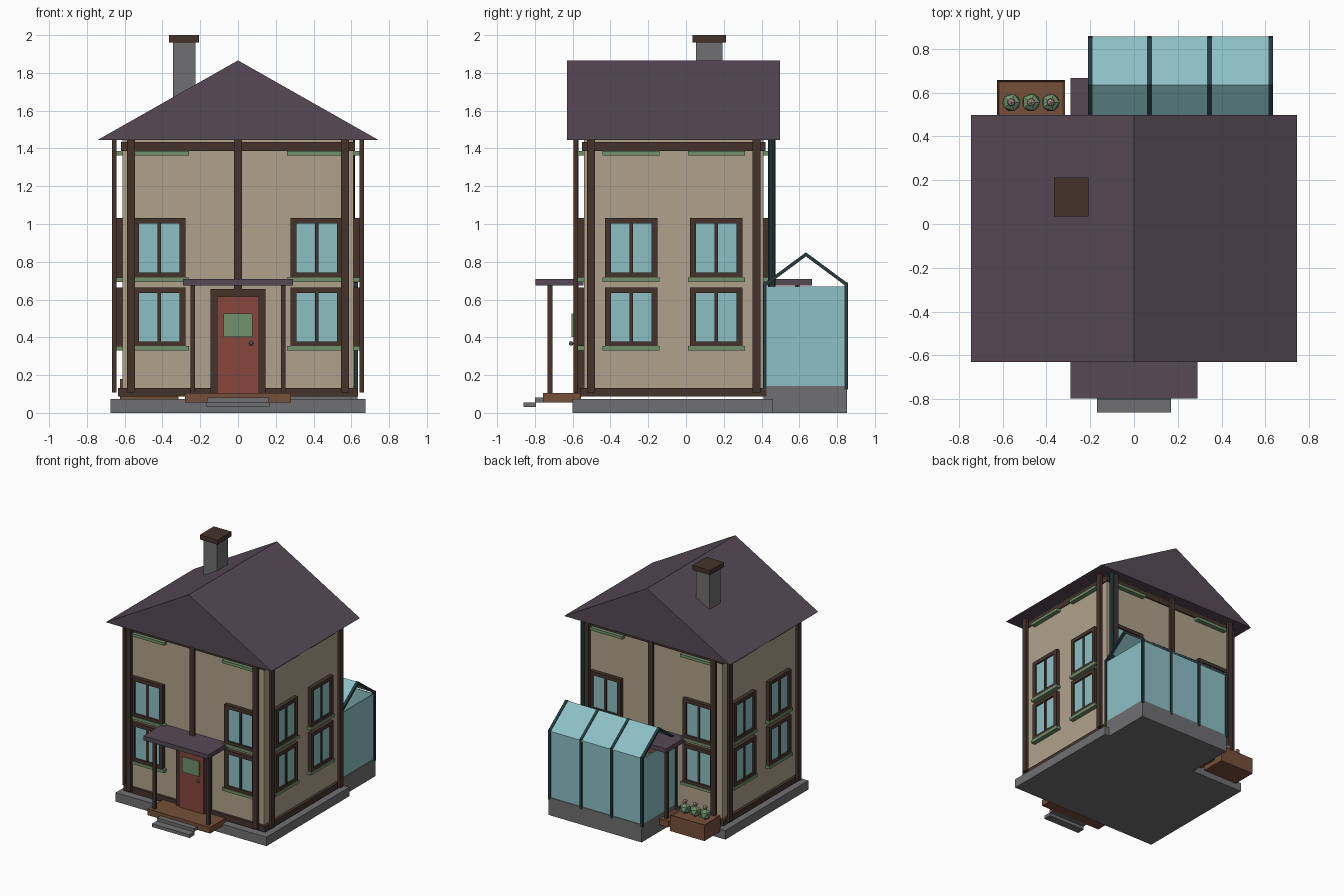
import bpy, bmesh
from mathutils import Matrix

if "Cube" in bpy.data.objects:
    bpy.data.objects.remove(bpy.data.objects["Cube"])


def material(name, hexcode):
    rgb = [int(hexcode[i:i + 2], 16) / 255 for i in (0, 2, 4)]
    m = bpy.data.materials.new(name)
    m.diffuse_color = [c / 12.92 if c < 0.04 else ((c + 0.055) / 1.055) ** 2.4 for c in rgb] + [1]
    m.use_nodes = True
    m.node_tree.nodes["Principled BSDF"].inputs["Base Color"].default_value = m.diffuse_color
    return m


TAN = material("tan_plaster", "B0A28C")
ROOF = material("plum_roof", "574955")
BROWN = material("dark_timber", "45342B")
WOOD = material("warm_wood", "76503A")
GREY = material("grey_stone", "707072")
GLASS = material("blue_glass", "8CC0C5")
TEAL = material("dark_teal_metal", "253B3F")
GREEN = material("sage_green", "71916C")
RED = material("red_door", "86463C")
PINK = material("pale_blossom", "B5988A")


def finish(name, bm, mat):
    bmesh.ops.recalc_face_normals(bm, faces=bm.faces)
    me = bpy.data.meshes.new(name)
    bm.to_mesh(me)
    bm.free()
    me.materials.append(mat)
    ob = bpy.data.objects.new(name, me)
    bpy.context.collection.objects.link(ob)
    return ob


def boxes(name, mat, *spans):
    """One object from boxes given as (x0, x1, y0, y1, z0, z1)."""
    bm = bmesh.new()
    for x0, x1, y0, y1, z0, z1 in spans:
        m = Matrix.Translation(((x0 + x1) / 2, (y0 + y1) / 2, (z0 + z1) / 2)) @ \
            Matrix.Diagonal((abs(x1 - x0), abs(y1 - y0), abs(z1 - z0), 1))
        bmesh.ops.create_cube(bm, size=1, matrix=m)
    return finish(name, bm, mat)


def prism(name, mat, profile, axis, spans):
    """Extrude a 2D profile (other horizontal axis, z) along axis."""
    bm = bmesh.new()
    for a, b in spans:
        rings = [[bm.verts.new((t, p, z) if axis == "x" else (p, t, z)) for p, z in profile] for t in (a, b)]
        bm.faces.new(rings[0])
        bm.faces.new(rings[1])
        n = len(profile)
        for i in range(n):
            j = (i + 1) % n
            bm.faces.new((rings[0][i], rings[0][j], rings[1][j], rings[1][i]))
    return finish(name, bm, mat)


# Main body
WX, YF, YB = 0.612, -0.54, 0.41
YC = (YF + YB) / 2
boxes("foundation", GREY, (-0.675, 0.675, -0.6, 0.46, 0, 0.073))
boxes("walls", TAN, (-WX, WX, YF, YB, 0.086, 1.446))
boxes("base_rail", BROWN, (-0.635, 0.635, -0.56, 0.427, 0.086, 0.132))
boxes("top_rail", BROWN, (-0.62, 0.62, -0.55, 0.42, 1.387, 1.435))
prism("roof", ROOF, [(-0.743, 1.445), (0.743, 1.445), (0, 1.866)], "y", [(-0.63, 0.498)])
boxes("chimney", GREY, (-0.345, -0.225, 0.052, 0.192, 1.5, 1.965))
boxes("chimney_cap", BROWN, (-0.365, -0.207, 0.034, 0.212, 1.962, 2.0))


# Each wall uses u along the wall, d outward from it
def placer(side):
    def place(u0, u1, d0, d1, z0, z1):
        if side == "front":
            return (u0, u1, YF - d1, YF - d0, z0, z1)
        if side == "back":
            return (u0, u1, YB + d0, YB + d1, z0, z1)
        s = 1 if side == "right" else -1
        a, b = sorted((s * (WX + d0), s * (WX + d1)))
        return (a, b, YC + u0, YC + u1, z0, z1)
    return place


for side in ("front", "back", "left", "right"):
    p = placer(side)
    long_wall = side in ("front", "back")
    wu, su, pu = (0.417, 0.403, 0.567) if long_wall else (0.225, 0.227, 0.4375)
    sw = 0.143 if long_wall else 0.151
    frames, panes, sills, posts = [], [], [], []
    for s in (-1, 1):
        c = s * wu
        for z0, z1 in ((0.355, 0.665), (0.718, 1.032)):
            # frame bars, mullion and glass
            frames += [p(c - 0.14, c - 0.108, 0, 0.032, z0, z1), p(c + 0.108, c + 0.14, 0, 0.032, z0, z1),
                       p(c - 0.108, c + 0.108, 0, 0.032, z0, z0 + 0.024),
                       p(c - 0.108, c + 0.108, 0, 0.032, z1 - 0.03, z1),
                       p(c - 0.009, c + 0.009, 0, 0.028, z0 + 0.024, z1 - 0.03)]
            panes.append(p(c - 0.108, c + 0.108, 0, 0.02, z0 + 0.024, z1 - 0.03))
        for z in (0.331, 0.694, 1.363):
            sills.append(p(s * su - sw, s * su + sw, 0, 0.036, z, z + 0.023))
        posts.append(p(s * pu - 0.021, s * pu + 0.021, 0.032, 0.055, 0.108, 1.444))
    if long_wall:
        posts.append(p(-0.02, 0.02, 0.03, 0.05, 0.62, 1.444))
    boxes(side + "_window_frames", BROWN, *frames)
    boxes(side + "_window_glass", GLASS, *panes)
    boxes(side + "_window_sills", GREEN, *sills)
    boxes(side + "_timber_posts", BROWN, *posts)

    # Porch and door on the front and back
    if long_wall:
        boxes(side + "_porch_roof", ROOF, p(-0.29, 0.29, 0.002, 0.257, 0.675, 0.71))
        boxes(side + "_porch_floor", WOOD, p(-0.28, 0.28, 0.015, 0.216, 0.056, 0.106))
        boxes(side + "_porch_posts", BROWN, *[p(s * 0.24 - 0.012, s * 0.24 + 0.012, 0.168, 0.192, 0.106, 0.675)
                                             for s in (-1, 1)])
        boxes(side + "_steps", GREY, p(-0.165, 0.165, 0.205, 0.26, 0.056, 0.081),
              p(-0.168, 0.168, 0.255, 0.32, 0.03, 0.056))
        boxes(side + "_door_frame", BROWN, p(-0.145, -0.11, 0, 0.045, 0.106, 0.657),
              p(0.11, 0.145, 0, 0.045, 0.106, 0.657), p(-0.11, 0.11, 0, 0.045, 0.615, 0.657))
        boxes(side + "_door", RED, p(-0.11, 0.11, 0, 0.056, 0.106, 0.615))
        boxes(side + "_door_panel", GREEN, p(-0.078, 0.076, 0.056, 0.065, 0.402, 0.525))
        k = p(0.07, 0.07, 0.068, 0.068, 0.368, 0.368)
        bm = bmesh.new()
        bmesh.ops.create_icosphere(bm, subdivisions=2, radius=0.012,
                                   matrix=Matrix.Translation((k[0], k[2], k[4])))
        finish(side + "_door_knob", bm, GREY)

# Conservatory: low wall, glass sides, glass gable roof and metal ribs
boxes("conservatory_base", GREY, (-0.2, 0.632, 0.41, 0.853, 0, 0.143))
boxes("conservatory_glass_walls", GLASS, (-0.2, 0.627, 0.84, 0.848, 0.143, 0.67),
      (-0.2, -0.192, 0.42, 0.848, 0.143, 0.67), (0.619, 0.627, 0.42, 0.848, 0.143, 0.67))


def chevron(t):
    return [(0.415, 0.687), (0.635, 0.85), (0.855, 0.687), (0.855, 0.687 - t), (0.635, 0.85 - t), (0.415, 0.687 - t)]


prism("conservatory_glass_roof", GLASS, [(y, z - 0.005) for y, z in chevron(0.01)], "x", [(-0.2, 0.627)])
ribs = (-0.2, 0.071, 0.345, 0.624)
prism("conservatory_roof_ribs", TEAL, chevron(0.022), "x", [(x - 0.011, x + 0.011) for x in ribs])
boxes("conservatory_posts", TEAL, *[(x - 0.01, x + 0.01, 0.838, 0.857, 0.125, 0.69) for x in ribs],
      *[(x - 0.01, x + 0.01, 0.408, 0.427, 0.125, 0.69) for x in (ribs[0], ribs[-1])])

# Downpipe at the rear corner
bm = bmesh.new()
bmesh.ops.create_cone(bm, cap_ends=True, segments=8, radius1=0.02, radius2=0.02, depth=0.78,
                      matrix=Matrix.Translation((0.6, 0.455, 1.06)))
finish("downpipe", bm, TEAL)

# Planter box with hollow top
bm = bmesh.new()
bmesh.ops.create_cube(bm, size=1, matrix=Matrix.Translation((-0.47, 0.555, 0.115)) @ Matrix.Diagonal((0.31, 0.205, 0.13, 1)))
bm.normal_update()
top = [f for f in bm.faces if f.normal.z > 0.9]
bmesh.ops.inset_region(bm, faces=top, thickness=0.013)
for v in top[0].verts:
    v.co.z -= 0.012
finish("planter", bm, WOOD)

# Shrubs and blossoms
for name, mat, r, z in (("shrubs", GREEN, 0.046, 0.212), ("blossoms", PINK, 0.02, 0.268)):
    bm = bmesh.new()
    for x in (-0.56, -0.47, -0.38):
        bmesh.ops.create_icosphere(bm, subdivisions=1, radius=r, matrix=Matrix.Translation((x, 0.555, z)))
    finish(name, bm, mat)
